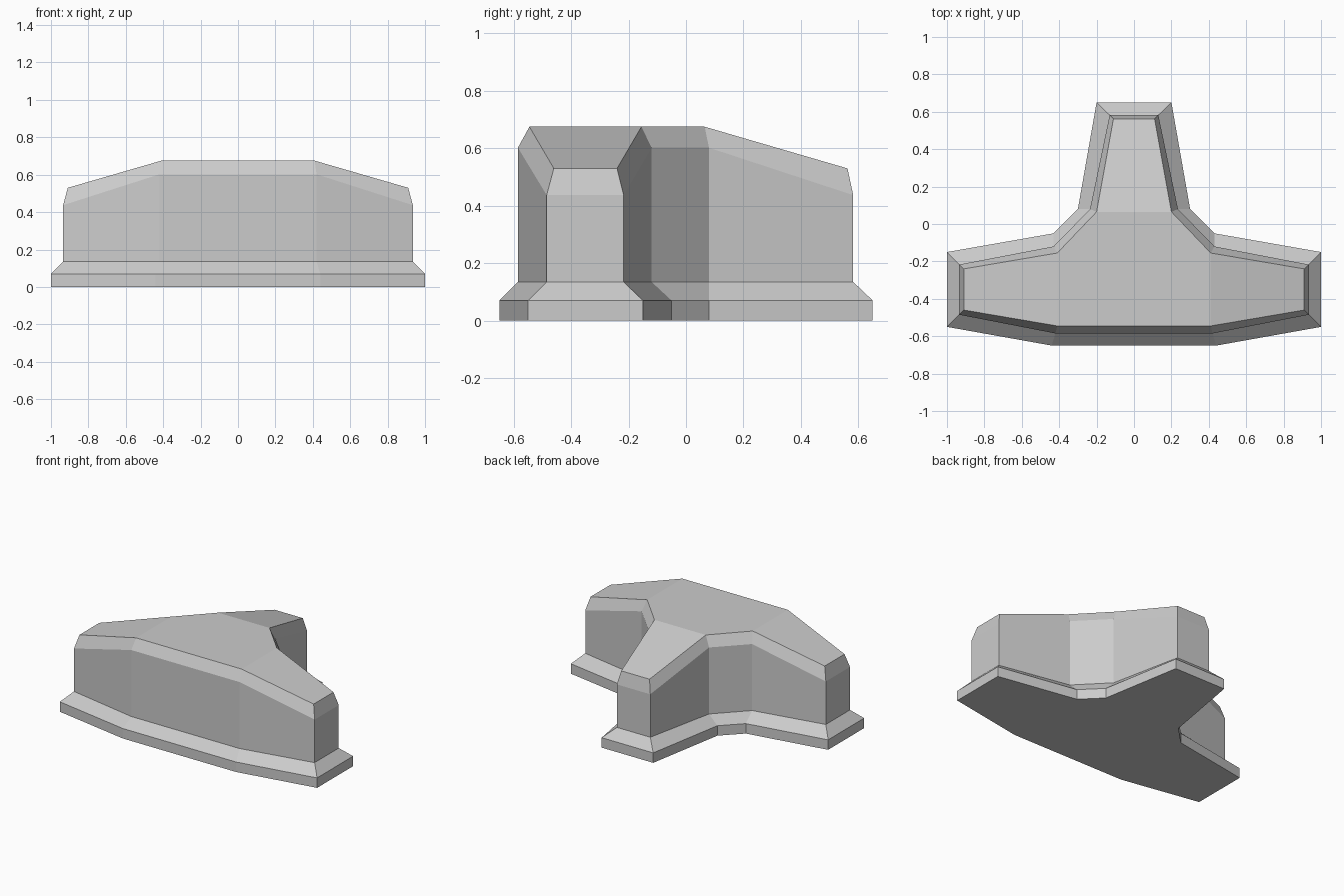
import bpy, bmesh

if "Cube" in bpy.data.objects:
    bpy.data.objects.remove(bpy.data.objects["Cube"])

# Right-half outlines (front to back) of the T-shaped plan
base = [(0.44, -0.65), (1.0, -0.55), (1.0, -0.15), (0.43, -0.05), (0.30, 0.08), (0.20, 0.65)]
wall = [(0.42, -0.585), (0.935, -0.485), (0.935, -0.217), (0.43, -0.12), (0.235, 0.08), (0.13, 0.582)]
roof = [(0.41, -0.545), (0.91, -0.46), (0.91, -0.24), (0.41, -0.155), (0.20, 0.065), (0.11, 0.562)]


def heights(mid, end):
    # The three arm tips sit lower than the centre
    return [mid, end, end, mid, mid, end]


bm = bmesh.new()


def ring(outline, zs):
    right = [(x, y, z) for (x, y), z in zip(outline, zs)]
    left = [(-x, y, z) for x, y, z in reversed(right)]
    return [bm.verts.new(p) for p in right + left]


# Plinth, plinth slope, walls, chamfered shoulder
rings = [
    ring(base, heights(0.0, 0.0)),
    ring(base, heights(0.07, 0.07)),
    ring(wall, heights(0.135, 0.135)),
    ring(wall, heights(0.602, 0.437)),
    ring(roof, heights(0.675, 0.53)),
]
for low, high in zip(rings, rings[1:]):
    n = len(low)
    for i in range(n):
        j = (i + 1) % n
        bm.faces.new((low[i], low[j], high[j], high[i]))

# Underside, then flat roof centre with three sloping arms
bm.faces.new(rings[0][::-1])
top = rings[-1]
for ids in ((0, 3, 4, 7, 8, 11), (0, 1, 2, 3), (4, 5, 6, 7), (8, 9, 10, 11)):
    bm.faces.new([top[i] for i in ids])

bmesh.ops.recalc_face_normals(bm, faces=bm.faces)
mesh = bpy.data.meshes.new("three_armed_block")
bm.to_mesh(mesh)
bm.free()
bpy.context.collection.objects.link(bpy.data.objects.new("three_armed_block", mesh))
